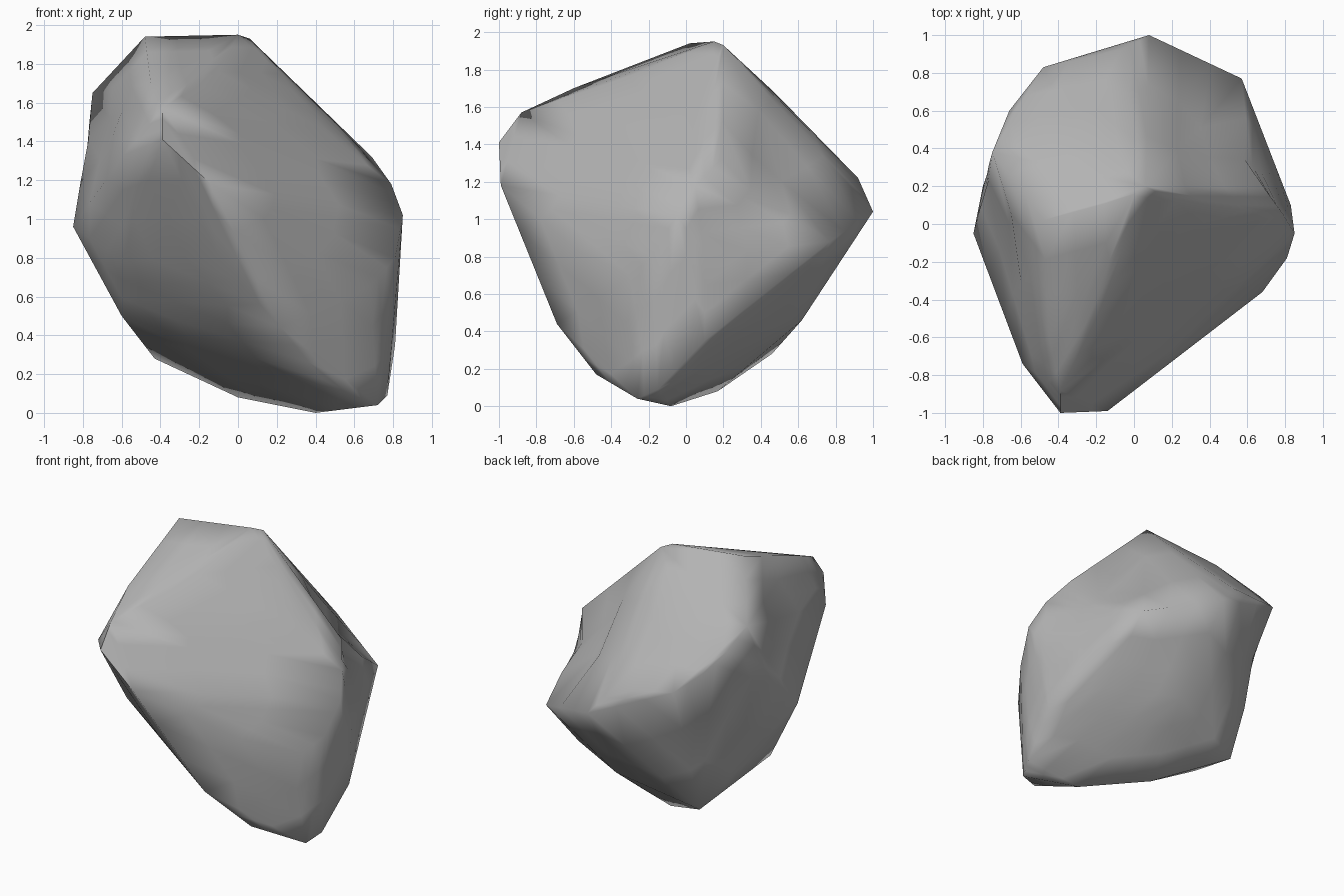
import bpy
import bmesh
import math
from mathutils import Vector

default_cube = bpy.data.objects.get("Cube")
if default_cube is not None:
    bpy.data.objects.remove(default_cube, do_unlink=True)


def make_material(name, colour):
    material = bpy.data.materials.new(name)
    material.use_nodes = True
    material.diffuse_color = colour
    shader = material.node_tree.nodes["Principled BSDF"]
    shader.inputs["Base Color"].default_value = colour
    shader.inputs["Roughness"].default_value = 0.9
    return material


# Main corners of the boulder, from the crown down to the foot
crown = [(-.48, .02, 1.94), (0, .15, 1.95), (.06, .2, 1.93),
         (-.45, -.6, 1.7), (-.75, .38, 1.65), (-.39, -.88, 1.57),
         (.22, .12, 1.75), (-.1, -.3, 1.76), (-.3, .47, 1.68)]
shoulder = [(-.39, -1, 1.41), (-.66, .6, 1.43), (-.48, .83, 1.27),
            (-.07, .92, 1.22), (.69, .19, 1.32), (.79, .05, 1.18),
            (-.14, -.99, 1.18), (-.59, -.74, 1.33), (-.8, .2, 1.18),
            (.42, -.06, 1.47)]
waist = [(.08, 1, 1.04), (.85, -.05, 1.02), (-.85, -.05, .96),
         (.57, .77, .88), (.81, -.18, .8), (.68, -.36, .65),
         (-.1, -.77, .8), (-.6, -.4, .78), (.83, .1, .8)]
foot = [(-.6, -.1, .5), (.12, .62, .46), (.22, -.69, .44),
        (.57, .4, .48), (.81, .1, .35), (-.43, .46, .28),
        (.44, -.48, .17), (0, .17, .08), (.77, -.15, .09),
        (.72, -.26, .04), (.4, -.08, 0)]

# Hollows pressed into the flanks: centre, radius and depth
hollows = [((.43, .45, 1.2), .36, .13),
           ((.68, .38, 1.08), .28, .06),
           ((-.73, .04, 1.4), .27, .11),
           ((-.56, .6, .93), .35, .06)]


def press_hollow(bm, centre, radius, depth):
    """Push nearby vertices towards the core with a soft falloff."""
    centre = Vector(centre)
    core = Vector((0, 0, 1))
    for vert in bm.verts:
        reach = (vert.co - centre).length / radius
        if reach < 1:
            falloff = (1 + math.cos(math.pi * reach)) / 2
            vert.co += (core - vert.co).normalized() * depth * falloff


# Boulder body: hull of the corners, refined and dented
bm = bmesh.new()
for corner in crown + shoulder + waist + foot:
    bm.verts.new(corner)
bmesh.ops.convex_hull(bm, input=bm.verts[:])
loose = [vert for vert in bm.verts if not vert.link_faces]
bmesh.ops.delete(bm, geom=loose, context="VERTS")
bmesh.ops.subdivide_edges(bm, edges=bm.edges[:], cuts=2, use_grid_fill=True)
bmesh.ops.triangulate(bm, faces=bm.faces[:])
for centre, radius, depth in hollows:
    press_hollow(bm, centre, radius, depth)
bmesh.ops.recalc_face_normals(bm, faces=bm.faces[:])

mesh = bpy.data.meshes.new("boulder")
bm.to_mesh(mesh)
bm.free()
mesh.materials.append(make_material("stone grey", (0.45, 0.45, 0.45, 1)))
boulder = bpy.data.objects.new("boulder", mesh)
bpy.context.collection.objects.link(boulder)

bpy.context.view_layer.objects.active = boulder
boulder.select_set(True)
bpy.ops.object.shade_smooth_by_angle(angle=math.radians(80))
